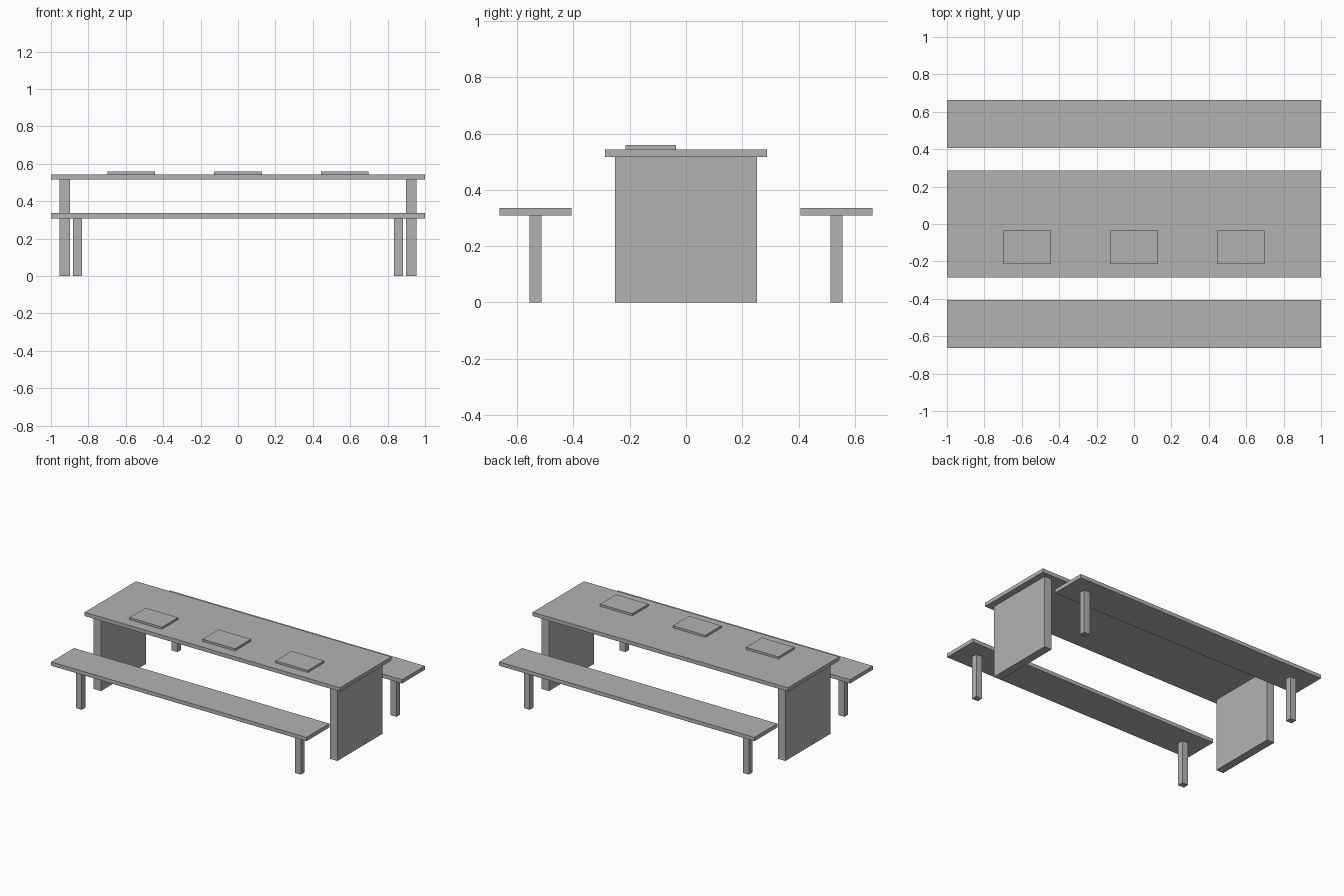
import bpy, bmesh
from mathutils import Matrix

if "Cube" in bpy.data.objects:
    bpy.data.objects.remove(bpy.data.objects["Cube"])

# Dark grey shared by every part
GREY = bpy.data.materials.new("dark_grey")
GREY.diffuse_color = (0.45, 0.45, 0.45, 1)
GREY.use_nodes = True
GREY.node_tree.nodes["Principled BSDF"].inputs["Base Color"].default_value = GREY.diffuse_color


def box(name, centre, size):
    """Add a box given its centre and full dimensions."""
    bm = bmesh.new()
    bmesh.ops.create_cube(bm, size=1, matrix=Matrix.Translation(centre) @ Matrix.Diagonal((*size, 1)))
    mesh = bpy.data.meshes.new(name)
    bm.to_mesh(mesh)
    bm.free()
    mesh.materials.append(GREY)
    obj = bpy.data.objects.new(name, mesh)
    bpy.context.collection.objects.link(obj)
    return obj


TABLE_TOP, TABLE_UNDER = 0.544, 0.517
BENCH_TOP, BENCH_UNDER = 0.336, 0.309
MAT_THICKNESS = 0.015

# Table top
box("table_top", (0, 0, (TABLE_TOP + TABLE_UNDER) / 2), (2, 0.574, TABLE_TOP - TABLE_UNDER))

# Solid end panels holding up the table
for side, sx in (("left", -1), ("right", 1)):
    box(f"table_panel_{side}", (sx * 0.926, 0, TABLE_UNDER / 2), (0.058, 0.504, TABLE_UNDER))

# Two benches, each with a leg near either end
for row, sy in (("front", -1), ("back", 1)):
    y = sy * 0.535
    box(f"{row}_bench_seat", (0, y, (BENCH_TOP + BENCH_UNDER) / 2), (2, 0.256, BENCH_TOP - BENCH_UNDER))
    for side, sx in (("left", -1), ("right", 1)):
        box(f"{row}_bench_leg_{side}", (sx * 0.858, y, BENCH_UNDER / 2), (0.046, 0.042, BENCH_UNDER))

# Placemats along the front half of the table
for i in range(3):
    x = (i - 1) * 0.572
    box(f"placemat_{i + 1}", (x, -0.125, TABLE_TOP + MAT_THICKNESS / 2), (0.254, 0.18, MAT_THICKNESS))
